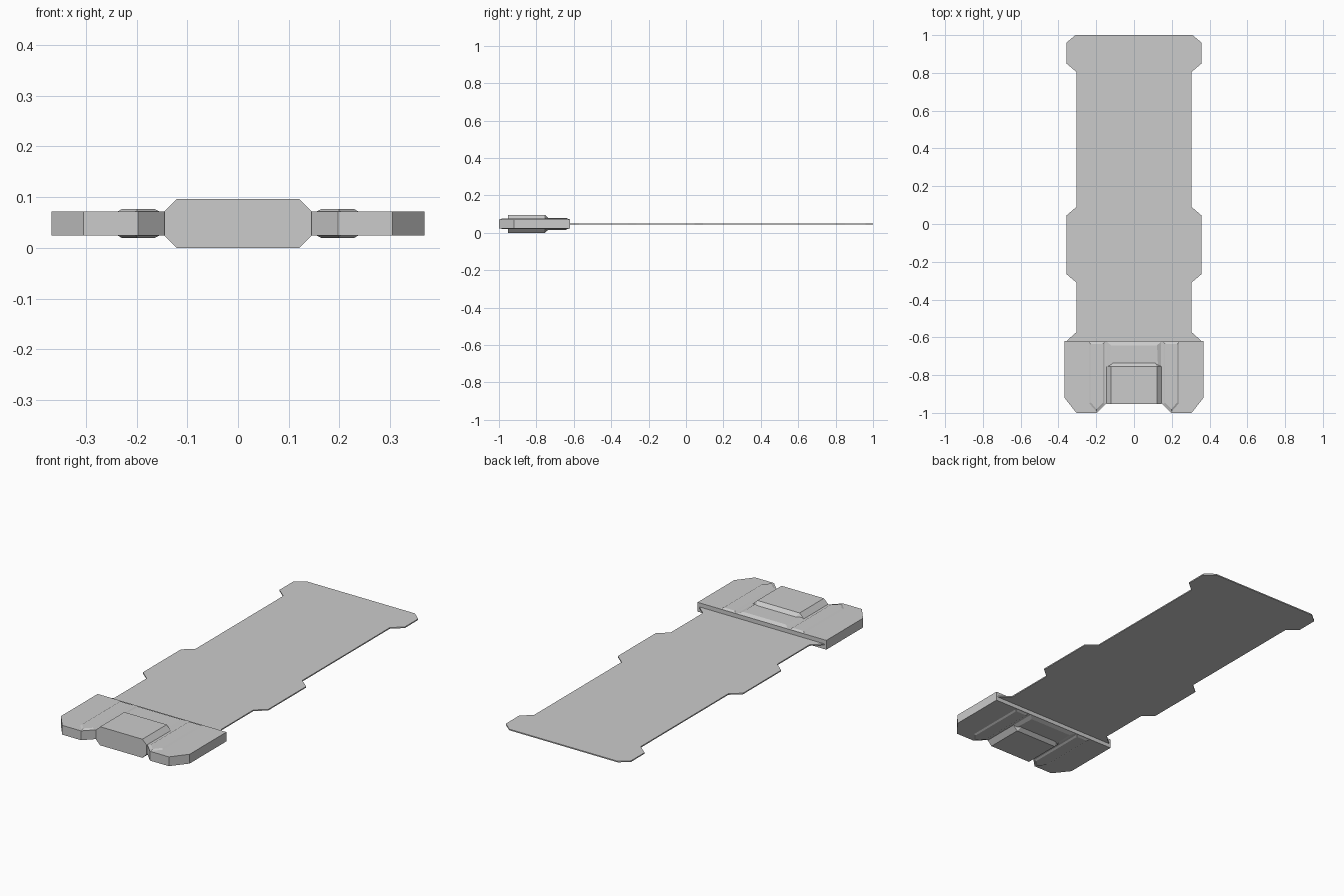
import bpy, bmesh

if "Cube" in bpy.data.objects:
    bpy.data.objects.remove(bpy.data.objects["Cube"])

C = 0.048  # mid height of the whole part


def loft(name, rings):
    """Skin a stack of equal-length point rings and cap both ends."""
    bm = bmesh.new()
    rows = [[bm.verts.new(p) for p in ring] for ring in rings]
    for a, b in zip(rows, rows[1:]):
        for i in range(len(a)):
            j = (i + 1) % len(a)
            bm.faces.new((a[i], a[j], b[j], b[i]))
    bm.faces.new(rows[0])
    bm.faces.new(rows[-1])
    bmesh.ops.recalc_face_normals(bm, faces=bm.faces)
    mesh = bpy.data.meshes.new(name)
    bm.to_mesh(mesh)
    bm.free()
    ob = bpy.data.objects.new(name, mesh)
    bpy.context.collection.objects.link(ob)
    return ob


def flat(outline, h):
    """Outline in the xy plane at height h from the mid plane."""
    return [(x, y, C + h) for x, y in outline]


def mirrored(half):
    """Complete a right-hand outline with its mirror image in x."""
    return half + [(-x, y) for x, y in reversed(half)]


def slab(name, outline, half_h):
    return loft(name, [flat(outline, -half_h), flat(outline, half_h)])


def raised(name, outer, inner, h_outer, h_inner):
    """Slab with sloped edges on its top and bottom."""
    return loft(name, [flat(inner, -h_inner), flat(outer, -h_outer),
                       flat(outer, h_outer), flat(inner, h_inner)])


# Thin notched strip
slab("strip", mirrored([
    (0.358, -0.63), (0.358, -0.62), (0.305, -0.573), (0.305, -0.31),
    (0.358, -0.265), (0.358, 0.045), (0.305, 0.09), (0.305, 0.805),
    (0.358, 0.85), (0.358, 0.96), (0.31, 1.0)]), 0.003)

# Connector housing with notched front
slab("housing", mirrored([
    (0.145, -0.948), (0.197, -1.0), (0.305, -1.0),
    (0.368, -0.92), (0.368, -0.62)]), 0.024)

# Raised side ribs, top and bottom
outer = [(0.155, -0.625), (0.155, -0.953), (0.199, -0.995), (0.238, -0.95), (0.238, -0.625)]
inner = [(0.165, -0.635), (0.165, -0.947), (0.199, -0.98), (0.228, -0.945), (0.228, -0.635)]
for side, s in (("left", -1), ("right", 1)):
    raised("rib_" + side, [(s * x, y) for x, y in outer],
           [(s * x, y) for x, y in inner], 0.0235, 0.029)

# Raised centre panel behind the latch block
raised("centre_panel", mirrored([(0.145, -0.94), (0.145, -0.622)]),
       mirrored([(0.135, -0.94), (0.122, -0.642)]), 0.0235, 0.032)


# Octagonal latch block with sloped rear
def octagon(y, w, h, cut):
    q = [(w, h - cut), (w - cut, h)]
    pts = q + [(-x, z) for x, z in reversed(q)]
    pts += [(-x, -z) for x, z in pts]
    return [(x, y, C + z) for x, z in pts]


loft("latch_block", [octagon(-0.953, 0.145, 0.048, 0.024),
                     octagon(-0.755, 0.145, 0.048, 0.024),
                     octagon(-0.735, 0.125, 0.031, 0.014)])

# Rest everything on z = 0
low = min(v.co.z for o in bpy.data.objects for v in o.data.vertices)
for o in bpy.data.objects:
    o.location.z -= low
